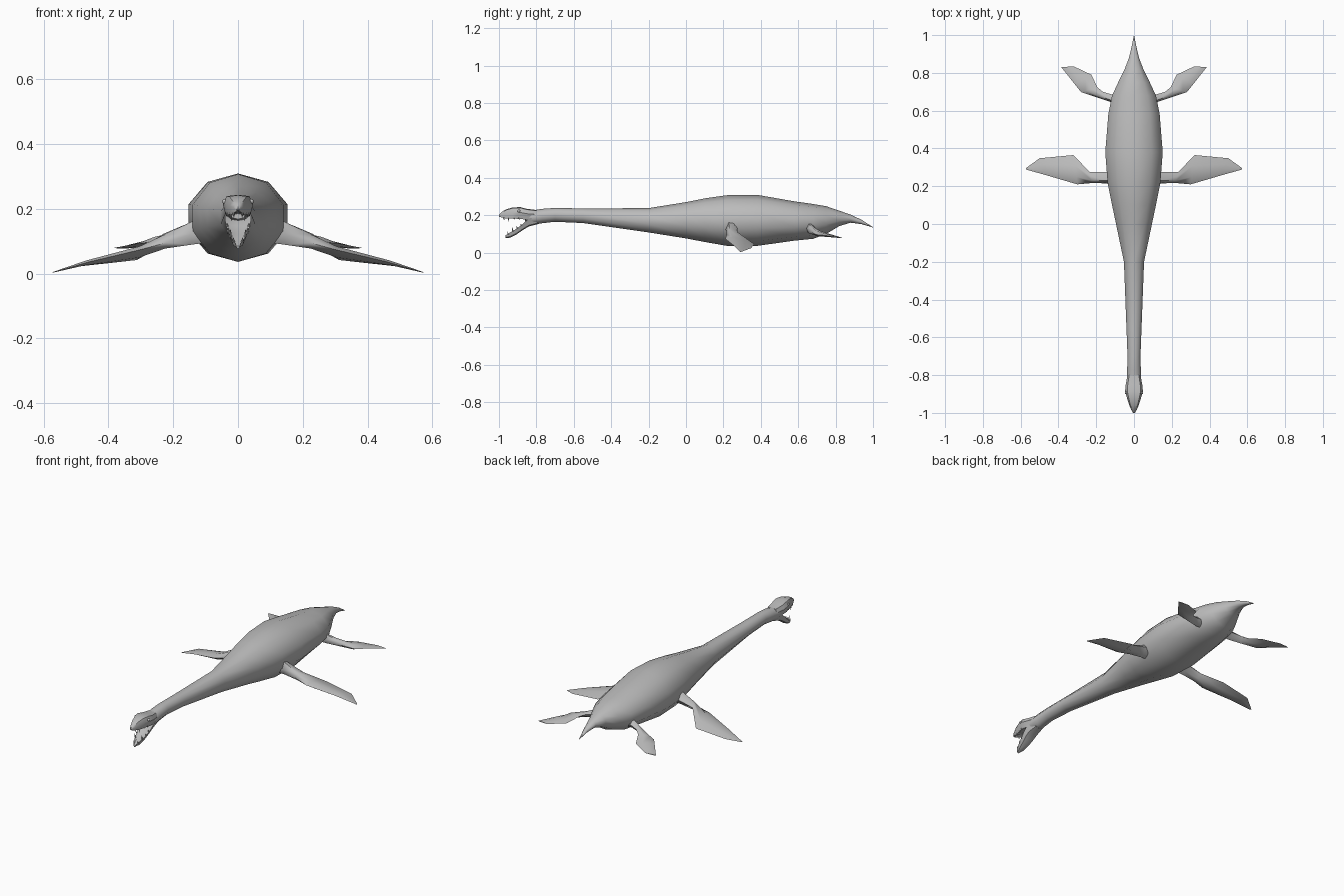
import bpy, bmesh, math
from mathutils import Vector

if "Cube" in bpy.data.objects:
    bpy.data.objects.remove(bpy.data.objects["Cube"])

skin = bpy.data.materials.new("grey skin")
skin.diffuse_color = (0.5, 0.5, 0.5, 1)
skin.use_nodes = True
skin.node_tree.nodes["Principled BSDF"].inputs["Base Color"].default_value = skin.diffuse_color


def finish(name, bm, angle=50):
    bmesh.ops.remove_doubles(bm, verts=bm.verts, dist=0.0004)
    bmesh.ops.recalc_face_normals(bm, faces=bm.faces)
    mesh = bpy.data.meshes.new(name)
    bm.to_mesh(mesh)
    bm.free()
    mesh.materials.append(skin)
    ob = bpy.data.objects.new(name, mesh)
    bpy.context.collection.objects.link(ob)
    bpy.ops.object.select_all(action='DESELECT')
    ob.select_set(True)
    bpy.context.view_layer.objects.active = ob
    bpy.ops.object.shade_smooth_by_angle(angle=math.radians(angle))
    return ob


def loft(name, rings, angle=50):
    """Skin a list of equal-length point rings and cap both ends."""
    bm = bmesh.new()
    vs = [[bm.verts.new(p) for p in ring] for ring in rings]
    n = len(vs[0])
    for a, b in zip(vs, vs[1:]):
        for i in range(n):
            j = (i + 1) % n
            bm.faces.new((a[i], a[j], b[j], b[i]))
    bm.faces.new(vs[0])
    bm.faces.new(vs[-1][::-1])
    return finish(name, bm, angle)


def oval(y, w, lo, hi, n=10):
    c, r = (lo + hi) / 2, (hi - lo) / 2
    return [(w * math.sin(math.tau * i / n), y, c + r * math.cos(math.tau * i / n))
            for i in range(n)]


# Neck, trunk and tail: y, half width, bottom, top
loft("body", [oval(*s) for s in [
    (-0.86, .036, .168, .225), (-0.82, .040, .148, .226), (-0.77, .038, .157, .234),
    (-0.70, .036, .165, .239), (-0.55, .042, .158, .236), (-0.20, .056, .108, .238),
    (0.00, .100, .076, .270), (0.10, .122, .057, .290), (0.22, .147, .036, .307),
    (0.38, .160, .036, .309), (0.58, .143, .064, .274), (0.68, .122, .074, .260),
    (0.75, .088, .100, .248), (0.82, .052, .142, .224), (0.88, .028, .160, .203),
    (0.94, .013, .152, .175), (1.00, .0005, .134, .136)]])


# Skull with brow ridges: y, half width, bottom, top
def skull(y, w, lo, hi):
    m = lo + (hi - lo) * .55
    return [(0, y, hi), (w * .75, y, hi - .004), (w, y, m), (w * .8, y, lo),
            (0, y, lo + .008), (-w * .8, y, lo), (-w, y, m), (-w * .75, y, hi - .004)]


loft("upper_jaw", [skull(*s) for s in [
    (-0.80, .034, .175, .228), (-0.85, .044, .176, .234), (-0.885, .047, .180, .243),
    (-0.925, .036, .182, .242), (-0.96, .025, .182, .232), (-0.985, .014, .188, .218),
    (-1.00, .005, .192, .203)]], 35)


# Dropped lower jaw with a hollow floor: y, half width, bottom, top
def jaw(y, w, lo, hi):
    return [(w, y, hi), (w * .6, y, hi - .008), (-w * .6, y, hi - .008), (-w, y, hi),
            (-w * .7, y, lo + .006), (0, y, lo), (w * .7, y, lo + .006)]


loft("lower_jaw", [jaw(*s) for s in [
    (-0.79, .032, .153, .195), (-0.84, .041, .140, .182), (-0.87, .039, .122, .156),
    (-0.905, .031, .098, .128), (-0.94, .020, .080, .108), (-0.965, .008, .077, .093)]], 35)


# Teeth, pointing into the open mouth
def tooth(name, base, tip, r=.005):
    base, tip = Vector(base), Vector(tip)
    bm = bmesh.new()
    ring = [bm.verts.new(base + Vector((r * math.cos(a), r * math.sin(a), 0)))
            for a in (math.tau * i / 4 for i in range(4))]
    top = bm.verts.new(tip)
    for i in range(4):
        bm.faces.new((ring[i], ring[(i + 1) % 4], top))
    bm.faces.new(ring)
    finish(name, bm, 20)


for s, side in ((1, "right"), (-1, "left")):
    for k, (y, x, h) in enumerate([(-.975, .013, .014), (-.95, .021, .025),
                                   (-.92, .028, .014), (-.895, .034, .012)]):
        tooth(f"upper_tooth_{side}_{k}", (s * x, y, .188), (s * x, y + .004, .186 - h))
    for k, (y, x, z, h) in enumerate([(-.95, .014, .097, .016), (-.925, .023, .113, .026),
                                      (-.90, .030, .129, .014), (-.88, .034, .145, .012)]):
        tooth(f"lower_tooth_{side}_{k}", (s * x, y, z), (s * x, y - .006, z + h))
    # Small bulging eye
    bm = bmesh.new()
    bmesh.ops.create_uvsphere(bm, u_segments=8, v_segments=6, radius=.008)
    bmesh.ops.translate(bm, verts=bm.verts, vec=(s * .041, -.893, .222))
    finish(f"eye_{side}", bm)


# Flippers: leading point, trailing point, thickness
def flipper(name, sections, s):
    rings = []
    for lead, trail, t in sections:
        a, b = Vector(lead), Vector(trail)
        up = Vector((0, 0, t / 2))
        p, q = a.lerp(b, .25), a.lerp(b, .65)
        rings.append([(s * v.x, v.y, v.z) for v in
                      (a, p + up, q + up * .8, b, q - up * .8, p - up)])
    loft(name, rings, 60)


front = [((.08, .19, .14), (.08, .31, .15), .09),
         ((.145, .215, .122), (.145, .275, .13), .07),
         ((.22, .217, .096), (.235, .275, .110), .044),
         ((.30, .210, .074), (.32, .365, .045), .034),
         ((.46, .257, .036), (.50, .348, .024), .014),
         ((.57, .288, .004), (.573, .295, .004), .002)]
rear = [((.06, .63, .14), (.06, .71, .15), .07),
        ((.12, .645, .128), (.115, .685, .135), .05),
        ((.18, .665, .112), (.165, .700, .125), .034),
        ((.28, .698, .096), (.195, .725, .112), .026),
        ((.315, .742, .092), (.225, .790, .092), .016),
        ((.385, .830, .079), (.32, .835, .079), .003)]
for s, side in ((1, "right"), (-1, "left")):
    flipper(f"front_flipper_{side}", front, s)
    flipper(f"rear_flipper_{side}", rear, s)
